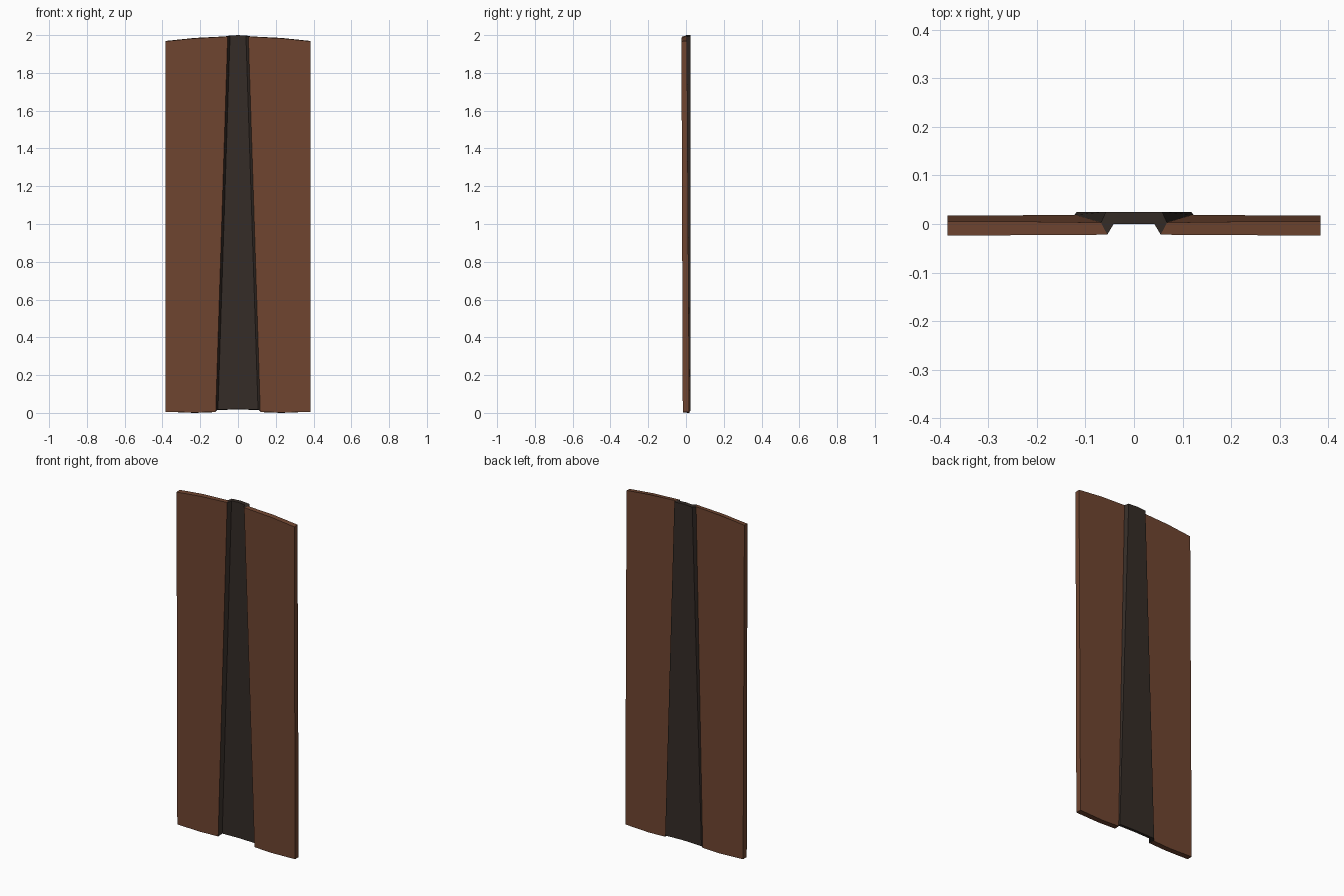
import bpy, bmesh, math

if "Cube" in bpy.data.objects:
    bpy.data.objects.remove(bpy.data.objects["Cube"])


def material(name, color):
    m = bpy.data.materials.new(name)
    m.diffuse_color = color
    m.use_nodes = True
    m.node_tree.nodes["Principled BSDF"].inputs["Base Color"].default_value = m.diffuse_color
    return m


def half_loft(name, bottom, top, mat, closed):
    """Join two (x, y, z) section outlines, cap the ends and mirror across x."""
    bm = bmesh.new()
    a = [bm.verts.new(p) for p in bottom]
    b = [bm.verts.new(p) for p in top]
    n = len(a)
    for i in range(n if closed else n - 1):
        j = (i + 1) % n
        bm.faces.new((a[i], a[j], b[j], b[i]))
    bm.faces.new(a[::-1])
    bm.faces.new(b)
    bmesh.ops.recalc_face_normals(bm, faces=bm.faces)
    # the open outline leaves only the centre plane open, so fix direction explicitly
    cap = max(bm.faces, key=lambda f: f.calc_center_median().z)
    if cap.normal.z < 0:
        bmesh.ops.reverse_faces(bm, faces=bm.faces)
    mesh = bpy.data.meshes.new(name)
    bm.to_mesh(mesh)
    bm.free()
    mesh.materials.append(mat)
    ob = bpy.data.objects.new(name, mesh)
    bpy.context.collection.objects.link(ob)
    bpy.ops.object.select_all(action='DESELECT')
    ob.select_set(True)
    bpy.context.view_layer.objects.active = ob
    bpy.ops.object.shade_smooth_by_angle(angle=math.radians(25))
    ob.modifiers.new("mirror", 'MIRROR')
    return ob


brown = material("brown", (0.16, 0.06, 0.03, 1))
dark = material("dark", (0.035, 0.025, 0.02, 1))

# brown side panels, leaning slightly forward at the top
half_loft("side_panels",
          [(.118, -.016, .006), (.23, -.0165, .002), (.384, -.017, .006),
           (.384, .017, .006), (.23, .018, 0), (.122, .019, .004)],
          [(.055, -.022, 1.992), (.23, -.023, 1.983), (.384, -.024, 1.967),
           (.384, .005, 1.969), (.23, .005, 1.985), (.068, .003, 1.993)],
          brown, True)

# dark tapered channel: grooved in front, raised at the back
half_loft("center_ridge",
          [(0, .005, .02), (.106, .005, .018), (.118, -.016, .006),
           (.122, .019, .006), (.118, .025, .015), (0, .025, .018)],
          [(0, 0, 2), (.042, 0, 1.997), (.055, -.022, 1.992),
           (.068, .003, 1.993), (.058, .025, 1.996), (0, .025, 2)],
          dark, False)
